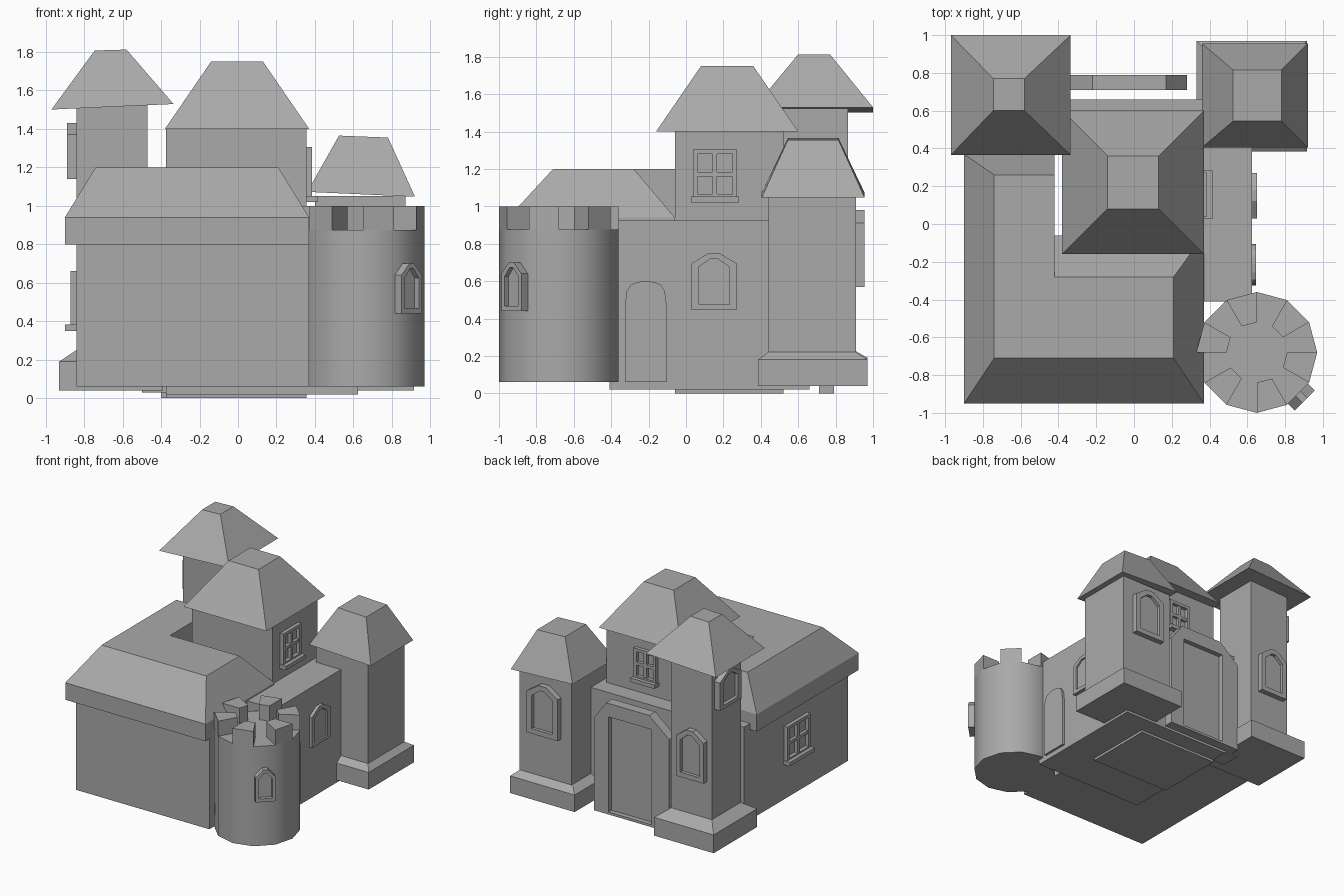
import bpy, bmesh, math
from mathutils import Matrix, Vector

if "Cube" in bpy.data.objects:
    bpy.data.objects.remove(bpy.data.objects["Cube"], do_unlink=True)

stone = bpy.data.materials.new("stone_grey")
stone.use_nodes = True
stone.diffuse_color = (0.4, 0.4, 0.4, 1)
stone.node_tree.nodes["Principled BSDF"].inputs["Base Color"].default_value = (0.4, 0.4, 0.4, 1)


def finish(name, bm, matrix=Matrix()):
    bmesh.ops.recalc_face_normals(bm, faces=bm.faces)
    mesh = bpy.data.meshes.new(name)
    bm.to_mesh(mesh)
    bm.free()
    mesh.transform(matrix)
    mesh.materials.append(stone)
    obj = bpy.data.objects.new(name, mesh)
    bpy.context.collection.objects.link(obj)
    return obj


def loft(name, loops, matrix=Matrix()):
    """Bridge matching loops of points and cap both ends."""
    bm = bmesh.new()
    rings = [[bm.verts.new(p) for p in loop] for loop in loops]
    n = len(rings[0])
    for a, b in zip(rings, rings[1:]):
        for i in range(n):
            j = (i + 1) % n
            bm.faces.new((a[i], a[j], b[j], b[i]))
    bm.faces.new(rings[0])
    bm.faces.new(rings[-1])
    return finish(name, bm, matrix)


def rect(x0, x1, y0, y1, z, tilt=0):
    h = tilt * (x1 - x0) / 2
    return [(x0, y0, z - h), (x1, y0, z + h), (x1, y1, z + h), (x0, y1, z - h)]


def box(name, x0, x1, y0, y1, z0, z1, matrix=Matrix()):
    return loft(name, [rect(x0, x1, y0, y1, z0), rect(x0, x1, y0, y1, z1)], matrix)


def place(x, y, z, turn):
    """Local frame whose outward side is -y before turning."""
    return Matrix.Translation((x, y, z)) @ Matrix.Rotation(math.radians(turn), 4, 'Z')


def framed(name, outer, inner, depth, recess, matrix):
    """Raised frame with a sunken panel."""
    at = lambda pts, d: [(u, -d, v) for u, v in pts]
    loft(name, [at(outer, -0.02), at(outer, depth), at(inner, depth), at(inner, depth - recess)], matrix)


def gable_outline(w, h, peak):
    return [(-w / 2, 0), (w / 2, 0), (w / 2, h), (w * 0.12, peak), (-w * 0.12, peak), (-w / 2, h)]


def gable_window(name, w, h, peak, depth, matrix):
    outer = gable_outline(w, h, peak)
    mid = peak / 2
    inner = [(u * 0.68, mid + (v - mid) * 0.8) for u, v in outer]
    framed(name, outer, inner, depth, depth * 0.6, matrix)


def pane_window(name, w, h, matrix):
    r, q = w / 2, w / 2 - 0.025
    framed(name, [(-r, 0), (r, 0), (r, h), (-r, h)],
           [(-q, 0.025), (q, 0.025), (q, h - 0.025), (-q, h - 0.025)], 0.03, 0.03, matrix)
    box(name + "_upright", -0.012, 0.012, -0.025, 0, 0, h, matrix)
    box(name + "_crossbar", -r, r, -0.025, 0, h / 2 - 0.012, h / 2 + 0.012, matrix)
    box(name + "_sill", -r - 0.01, r + 0.01, -0.06, 0, -0.02, 0.012, matrix)


# L-shaped house and its hipped roof
box("front_wing", -0.84, 0.37, -0.9, -0.06, 0.06, 0.9)
box("side_wing", -0.84, -0.42, -0.9, 0.45, 0.06, 0.85)
eave = [(-0.9, -0.95), (0.37, -0.95), (0.37, -0.06), (-0.42, -0.06), (-0.42, 0.37), (-0.9, 0.37)]
ridge = [(-0.74, -0.71), (0.21, -0.71), (0.21, -0.28), (-0.42, -0.28), (-0.42, 0.26), (-0.74, 0.26)]
loft("house_roof", [[(x, y, z) for x, y in pts]
                    for pts, z in ((eave, 0.8), (eave, 0.94), (ridge, 1.2))])

# Flat-topped hall and central keep
box("hall", -0.375, 0.625, -0.41, 0.66, 0.02, 0.925)
box("hall_corner", -0.5, -0.375, 0.5, 0.66, 0.03, 0.925)
box("keep", -0.375, 0.355, -0.06, 0.52, 0, 1.4)
loft("keep_roof", [rect(-0.38, 0.37, -0.16, 0.6, 1.4), rect(-0.14, 0.13, 0.08, 0.36, 1.75)])

# Square rear towers
box("tall_tower", -0.84, -0.47, 0.49, 0.865, 0.2, 1.53)
loft("tall_tower_base", [rect(-0.93, -0.39, 0.41, 0.97, 0.04), rect(-0.93, -0.39, 0.41, 0.97, 0.19),
                         rect(-0.84, -0.47, 0.49, 0.865, 0.25)])
loft("tall_tower_roof", [rect(-0.97, -0.335, 0.365, 1.0, 1.515, 0.045),
                         rect(-0.745, -0.58, 0.6, 0.77, 1.81, 0.03)])
box("short_tower", 0.4, 0.87, 0.44, 0.91, 0.18, 1.05)
loft("short_tower_base", [rect(0.33, 0.915, 0.385, 0.97, 0.04), rect(0.33, 0.915, 0.385, 0.97, 0.18),
                          rect(0.39, 0.87, 0.44, 0.91, 0.22)])
loft("short_tower_roof", [rect(0.36, 0.92, 0.405, 0.955, 1.06, -0.045),
                          rect(0.525, 0.78, 0.545, 0.815, 1.36, -0.04)])

# Twelve-sided round tower with battlements on every other side
cx, cy, radius = 0.65, -0.68, 0.32


def ring_point(r, degrees, z):
    a = math.radians(degrees)
    return (cx + r * math.cos(a), cy + r * math.sin(a), z)


round_tower = loft("round_tower", [[ring_point(radius, 30 * k, z) for k in range(12)] for z in (0.06, 0.875)])
for k in range(6):
    a = 60 * k - 30
    loft("battlement", [[ring_point(radius, a, z), ring_point(radius, a + 30, z),
                         ring_point(0.16, a + 30, z), ring_point(0.16, a, z)] for z in (0.87, 1.0)])

# Rear doorway
outer = [(-0.28, 0), (0.40, 0), (0.40, 0.76), (0.22, 0.91), (-0.17, 0.91), (-0.28, 0.76)]
inner = [(-0.15, 0.02), (0.24, 0.02), (0.24, 0.7), (0.2, 0.8), (-0.11, 0.8), (-0.15, 0.7)]
inner[3], inner[4] = (0.24, 0.8), (-0.15, 0.8)
framed("rear_doorway", outer, inner, 0.06, 0.04, place(0, 0.73, 0, 180))

# Arched side door
arch = [(-0.11, 0), (0.11, 0)] + [(0.11 * math.cos(t * math.pi / 8), 0.42 + 0.06 * math.sin(t * math.pi / 8) + 0.06 *
        min(1, math.sin(t * math.pi / 8) * 2)) for t in range(9)]
side = place(0.625, -0.215, 0.06, 90)
loft("side_door", [[(u, d, v) for u, v in arch] for d in (0.02, -0.02)], side)

# Gabled windows
gable_window("hall_window", 0.24, 0.25, 0.305, 0.025, place(0.625, 0.15, 0.445, 90))
gable_window("round_tower_window", 0.15, 0.2, 0.26, 0.05,
             place(cx + 0.309 * math.sqrt(0.5), cy - 0.309 * math.sqrt(0.5), 0.44, 45))
gable_window("short_tower_window", 0.28, 0.34, 0.41, 0.045, place(0.635, 0.91, 0.57, 180))
gable_window("tall_tower_window", 0.25, 0.33, 0.4, 0.045, place(-0.67, 0.865, 0.55, 180))
gable_window("tall_tower_side_window", 0.28, 0.23, 0.29, 0.05, place(-0.84, 0.69, 1.14, -90))

# Four-pane windows
pane_window("keep_side_window", 0.235, 0.265, place(0.355, 0.155, 1.04, 90))
pane_window("keep_rear_window", 0.2, 0.25, place(-0.01, 0.52, 1.04, 180))
pane_window("house_window", 0.3, 0.29, place(-0.84, -0.22, 0.37, -90))

# Smooth the round tower wall, keep its rim sharp
bpy.ops.object.select_all(action='DESELECT')
round_tower.select_set(True)
bpy.context.view_layer.objects.active = round_tower
bpy.ops.object.shade_smooth_by_angle(angle=math.radians(35))
